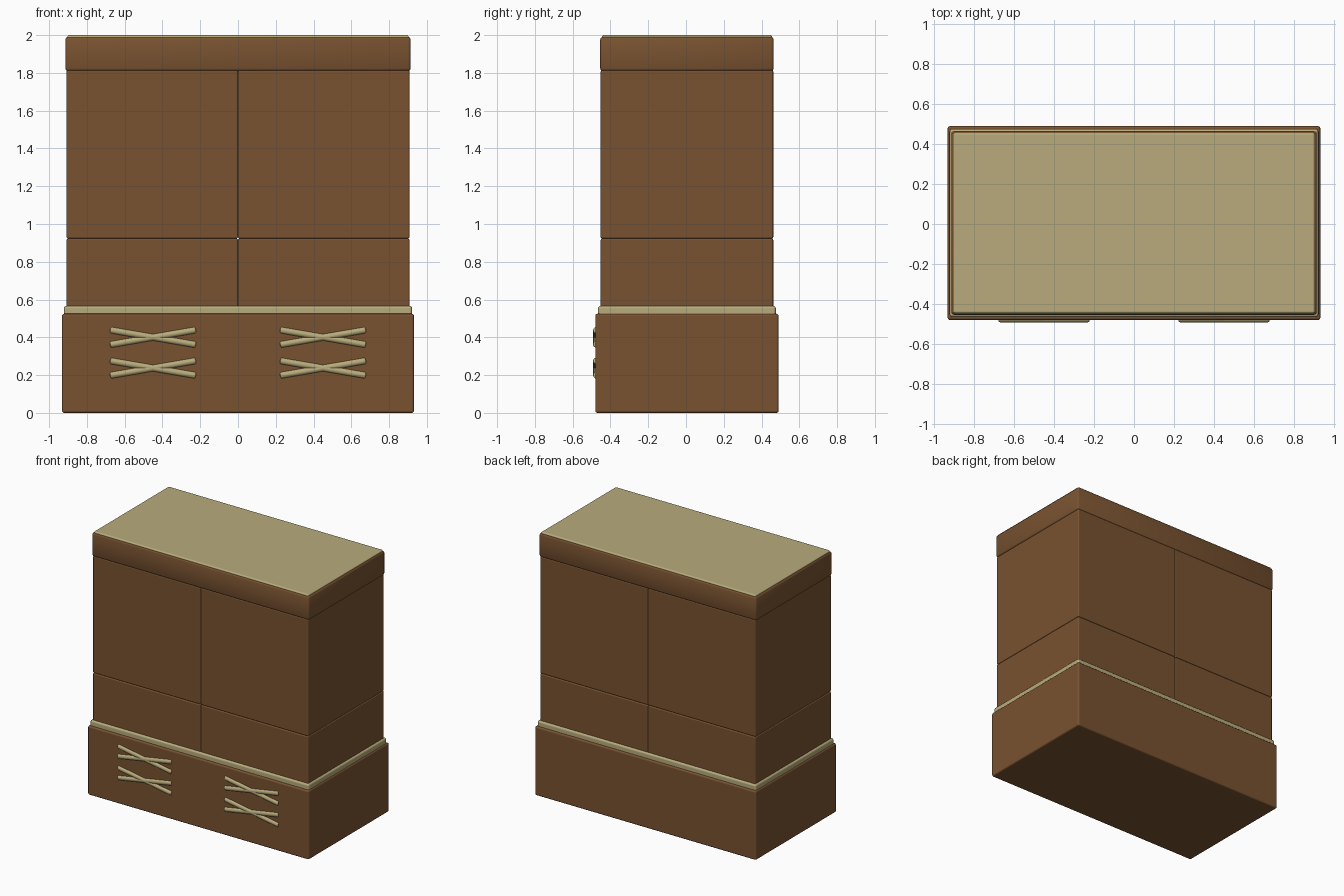
import bpy, math
from mathutils import Vector

if "Cube" in bpy.data.objects:
    bpy.data.objects.remove(bpy.data.objects["Cube"])


def material(name, rgb):
    m = bpy.data.materials.new(name)
    m.diffuse_color = (*rgb, 1)
    m.use_nodes = True
    m.node_tree.nodes["Principled BSDF"].inputs["Base Color"].default_value = m.diffuse_color
    return m


BROWN = material("brown_leather", (0.19, 0.085, 0.03))
CREAM = material("cream_trim", (0.48, 0.41, 0.20))
YC = 0.005  # the body sits slightly back because the laces stand proud


def finish(ob, mat, bevel, segments, harden):
    ob.data.materials.append(mat)
    b = ob.modifiers.new("Bevel", "BEVEL")
    b.width, b.segments, b.harden_normals = bevel, segments, harden
    b.limit_method = "ANGLE"
    for p in ob.data.polygons:
        p.use_smooth = True
    return ob


def box(name, x0, x1, half_y, z0, z1, mat, bevel=0.012, segments=3, harden=True):
    bpy.ops.mesh.primitive_cube_add(size=1, location=((x0 + x1) / 2, YC, (z0 + z1) / 2))
    ob = bpy.context.object
    ob.name = name
    ob.scale = (x1 - x0, 2 * half_y, z1 - z0)
    bpy.ops.object.transform_apply(location=False, rotation=False, scale=True)
    return finish(ob, mat, bevel, segments, harden)


def rod(name, a, b, radius):
    a, b = Vector(a), Vector(b)
    bpy.ops.mesh.primitive_cylinder_add(vertices=16, radius=radius, depth=(b - a).length,
                                        location=(a + b) / 2)
    ob = bpy.context.object
    ob.name = name
    ob.rotation_mode = "QUATERNION"
    ob.rotation_quaternion = (b - a).to_track_quat("Z", "Y")
    return finish(ob, CREAM, 0.009, 3, True)


# Base and the cream band above it
box("base", -0.932, 0.932, 0.485, 0, 0.525, BROWN)
box("base_band", -0.922, 0.922, 0.471, 0.50, 0.566, CREAM, 0.014)

# Four body blocks, split by the centre seam and the horizontal seam
for side, x0, x1 in (("left", -0.908, 0), ("right", 0, 0.908)):
    box(f"lower_body_{side}", x0, x1, 0.457, 0.54, 0.923, BROWN, 0.009)
    box(f"upper_body_{side}", x0, x1, 0.457, 0.923, 1.815, BROWN, 0.009)

# Soft rim and the cream lid panel
box("top_rim", -0.914, 0.914, 0.459, 1.81, 1.99, BROWN, 0.013, 2, False)
box("top_panel", -0.904, 0.904, 0.451, 1.96, 2.0, CREAM, 0.01)

# Crossed laces on the front of the base
for side, cx in (("left", -0.45), ("right", 0.45)):
    for row, cz in (("lower", 0.237), ("upper", 0.4)):
        for k, s in enumerate((1, -1)):
            rod(f"lace_{side}_{row}_{k + 1}",
                (cx - 0.227, -0.474, cz - 0.039 * s),
                (cx + 0.227, -0.474, cz + 0.039 * s), 0.018)
